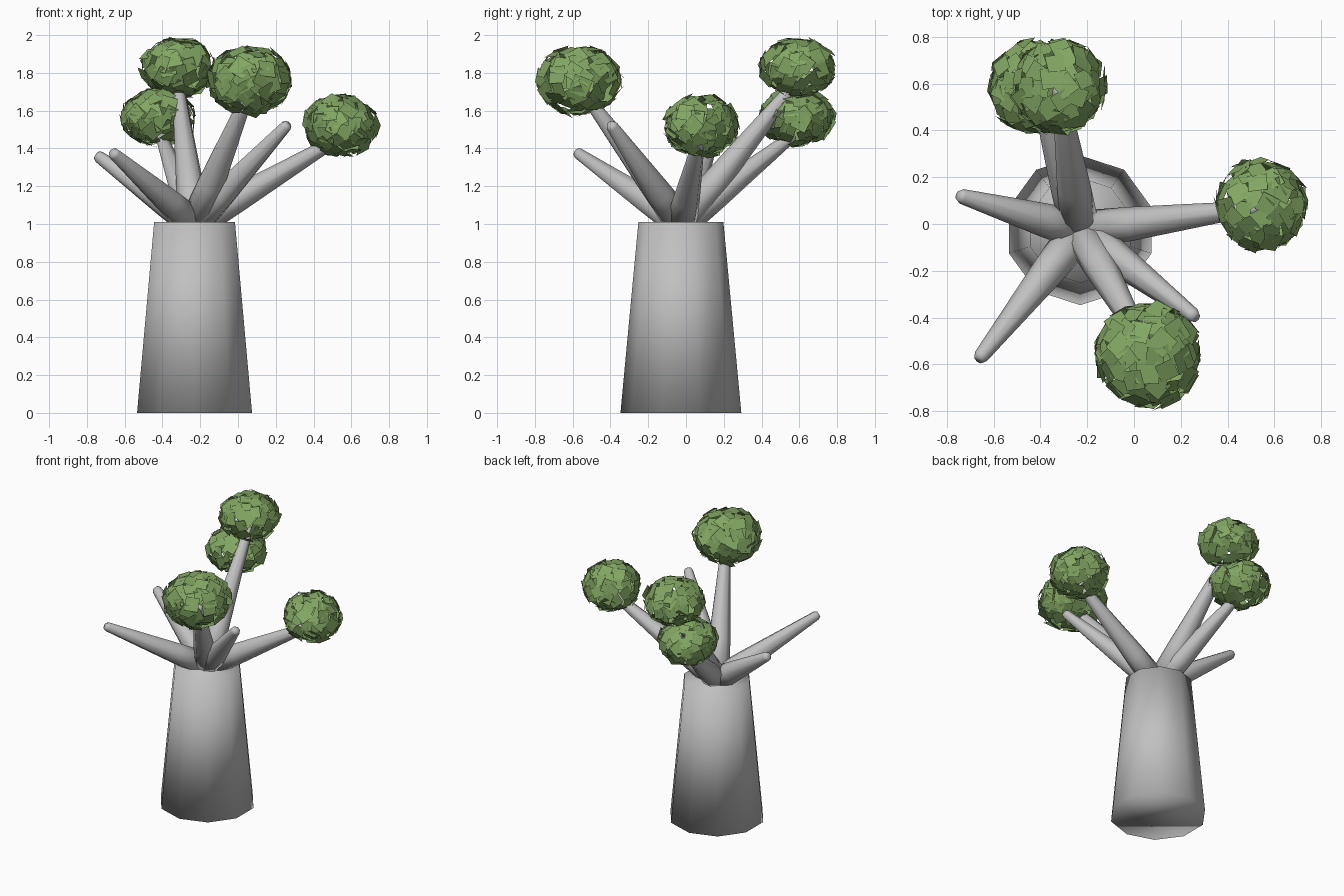
import bpy, bmesh, math, random
from mathutils import Vector, Matrix

if "Cube" in bpy.data.objects:
    bpy.data.objects.remove(bpy.data.objects["Cube"])

random.seed(7)


def material(name, rgb):
    m = bpy.data.materials.new(name)
    m.diffuse_color = (*rgb, 1.0)
    m.use_nodes = True
    m.node_tree.nodes["Principled BSDF"].inputs["Base Color"].default_value = m.diffuse_color
    return m


BARK = material("grey bark", (0.53, 0.53, 0.53))
LEAF = material("leaf green", (0.225, 0.385, 0.125))


def finish(bm, name, mat, smooth):
    me = bpy.data.meshes.new(name)
    bm.to_mesh(me)
    bm.free()
    me.materials.append(mat)
    for p in me.polygons:
        p.use_smooth = smooth
    ob = bpy.data.objects.new(name, me)
    bpy.context.collection.objects.link(ob)
    return ob


def tapered(name, start, end, rings, sides):
    """Loft of circles along start-end; rings are (fraction, radius)."""
    start, end = Vector(start), Vector(end)
    axis = end - start
    rot = axis.to_track_quat('Z', 'Y')
    bm = bmesh.new()
    loops = []
    for t, r in rings:
        loops.append([bm.verts.new(start + axis * t + rot @ Vector((
            r * math.cos(math.pi / 2 + math.tau * i / sides),
            r * math.sin(math.pi / 2 + math.tau * i / sides), 0)))
            for i in range(sides)])
    for a, b in zip(loops, loops[1:]):
        for i in range(sides):
            j = (i + 1) % sides
            bm.faces.new((a[i], a[j], b[j], b[i]))
    bm.faces.new(loops[0][::-1])
    bm.faces.new(loops[-1])
    bmesh.ops.recalc_face_normals(bm, faces=bm.faces)
    return finish(bm, name, BARK, True)


def leaf_ball(name, centre, rx, rz, size, count=95):
    """Square leaves scattered over a flattened sphere."""
    centre = Vector(centre)
    bm = bmesh.new()
    for i in range(count):
        z = 1 - 2 * (i + 0.5) / count
        a = i * math.pi * (3 - math.sqrt(5)) + random.uniform(-0.15, 0.15)
        s = math.sqrt(1 - z * z)
        d = Vector((s * math.cos(a), s * math.sin(a), z))
        pos = centre + Vector((d.x * rx, d.y * rx, d.z * rz)) * random.uniform(0.96, 1.04)
        n = Vector((d.x / rx, d.y / rx, d.z / rz)).normalized()
        n = (n + Vector([random.uniform(-0.22, 0.22) for _ in range(3)])).normalized()
        rot = n.to_track_quat('Z', 'Y').to_matrix() @ Matrix.Rotation(
            random.uniform(0, math.tau), 3, 'Z')
        h = size / 2 * random.uniform(0.85, 1.15)
        bm.faces.new([bm.verts.new(pos + rot @ Vector((x * h, y * h, 0)))
                      for x, y in ((-1, -1), (1, -1), (1, 1), (-1, 1))])
    return finish(bm, name, LEAF, False)


# Trunk
CX, CY = -0.23, -0.027
tapered("trunk", (CX, CY, 0), (CX, CY, 1.01), [(0, 0.32), (1, 0.225)], 10)

# Branches fanning out of the trunk top
tips = {
    "left_branch": (-0.75, 0.122, 1.365),
    "front_left_branch": (-0.665, -0.58, 1.38),
    "front_right_branch": (0.265, -0.40, 1.53),
    "front_branch": (0.06, -0.545, 1.70),
    "right_branch": (0.53, 0.07, 1.45),
    "back_high_branch": (-0.32, 0.585, 1.75),
    "back_low_branch": (-0.41, 0.57, 1.47),
}
for name, tip in tips.items():
    tapered(name, (CX, CY, 1.0), tip,
            [(0, 0.085), (0.3, 0.072), (0.975, 0.032), (1, 0.022)], 8)

# Leaf balls at four of the branch tips
leaf_ball("front_leaves", (0.06, -0.565, 1.76), 0.215, 0.175, 0.088)
leaf_ball("right_leaves", (0.545, 0.08, 1.52), 0.187, 0.157, 0.078)
leaf_ball("back_high_leaves", (-0.32, 0.59, 1.83), 0.19, 0.15, 0.078)
leaf_ball("back_low_leaves", (-0.425, 0.585, 1.565), 0.19, 0.147, 0.078)
